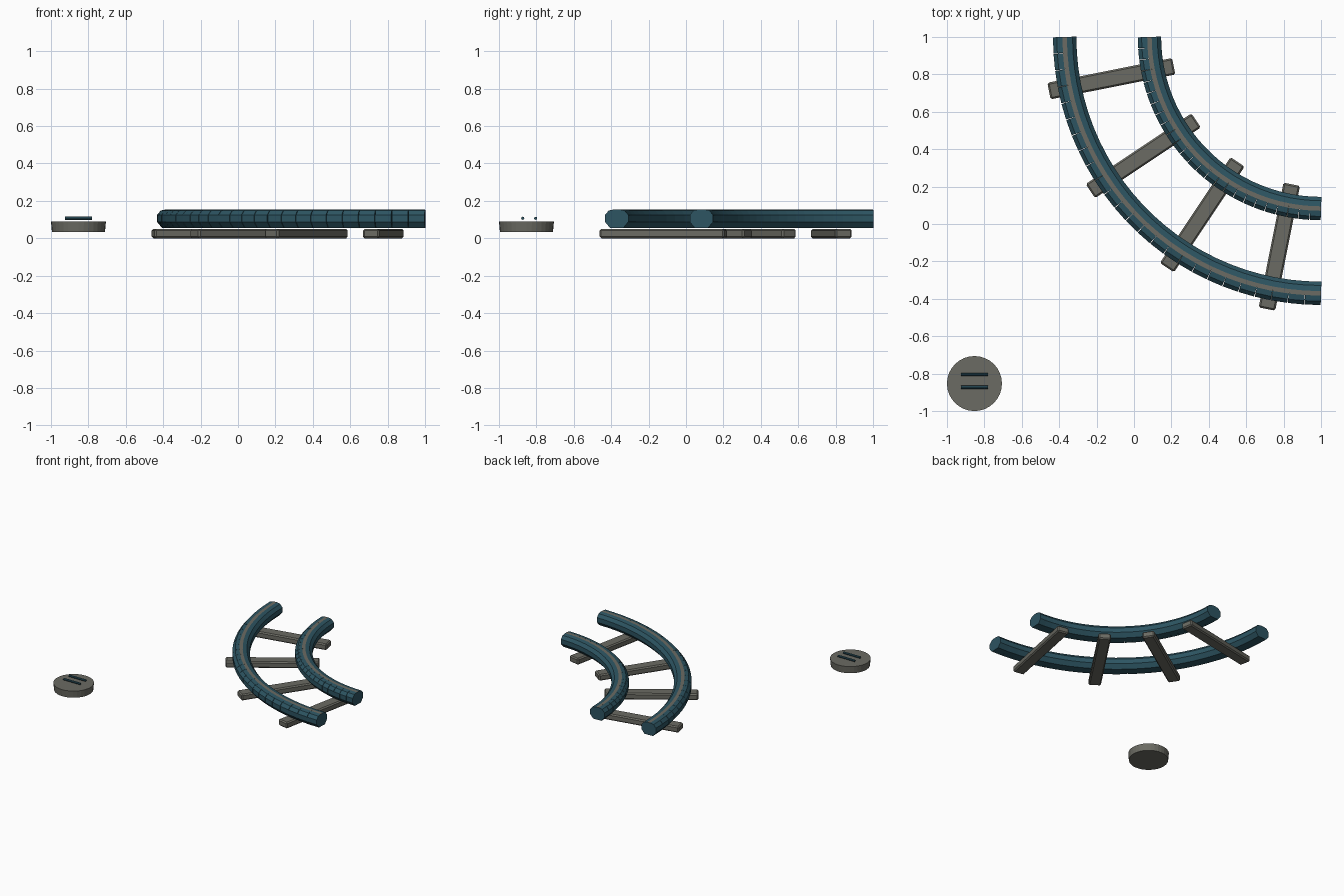
import bpy, bmesh
from math import pi, sin, cos, tan, radians
from mathutils import Vector, Matrix

cube = bpy.data.objects.get("Cube")
if cube:
    bpy.data.objects.remove(cube, do_unlink=True)


def material(name, rgb):
    mat = bpy.data.materials.new(name)
    mat.use_nodes = True
    color = (*rgb, 1)
    mat.diffuse_color = color
    mat.node_tree.nodes["Principled BSDF"].inputs["Base Color"].default_value = color
    return mat


teal = material("dark teal", (0.026, 0.09, 0.122))
grey = material("warm grey", (0.147, 0.147, 0.125))


def finish(bm, name, mats):
    bmesh.ops.recalc_face_normals(bm, faces=bm.faces)
    mesh = bpy.data.meshes.new(name)
    bm.to_mesh(mesh)
    bm.free()
    for mat in mats:
        mesh.materials.append(mat)
    obj = bpy.data.objects.new(name, mesh)
    bpy.context.collection.objects.link(obj)
    return obj


# The track bends a quarter turn around this corner
CORNER = Vector((1, 1, 0))
HALF = [(0.012, 0.155), (0.042, 0.149), (0.0625, 0.125),
        (0.0625, 0.088), (0.036, 0.056)]
PROFILE = HALF + [(-r, z) for r, z in reversed(HALF)]
SEGMENTS = 25


def turned(angle):
    """Place the local +x axis outward from the corner."""
    return Matrix.Translation(CORNER) @ Matrix.Rotation(pi + angle, 4, 'Z')


def rail(name, radius):
    """Chain of straight prisms with a grey strip along the top."""
    bm = bmesh.new()
    step = pi / 2 / SEGMENTS
    half = radius * tan(step / 2)
    for i in range(SEGMENTS):
        place = turned((i + 0.5) * step)
        ends = [[bm.verts.new(place @ Vector((radius + r, side, z)))
                 for r, z in PROFILE] for side in (-half, half)]
        n = len(PROFILE)
        for k in range(n):
            j = (k + 1) % n
            face = bm.faces.new((ends[0][k], ends[0][j], ends[1][j], ends[1][k]))
            face.material_index = 1 if k == n - 1 else 0
        for end in ends:
            bm.faces.new(end)
    return finish(bm, name, [teal, grey])


rail("outer_rail", 1.37)
rail("inner_rail", 0.917)

# Sleepers lie radially under both rails
INNER, OUTER = 0.803, 1.483
for i in range(4):
    bm = bmesh.new()
    bmesh.ops.create_cube(bm, size=1)
    bmesh.ops.scale(bm, vec=(OUTER - INNER, 0.09, 0.05), verts=bm.verts)
    bmesh.ops.translate(bm, vec=((OUTER + INNER) / 2, 0, 0.025), verts=bm.verts)
    bmesh.ops.bevel(bm, geom=bm.edges[:], offset=0.009, segments=1,
                    affect='EDGES', profile=0.5)
    bm.transform(turned(radians(11.25 + 22.5 * i)))
    finish(bm, f"sleeper_{i + 1}", [grey])

# Round button with two floating bars
BUTTON = Vector((-0.853, -0.853, 0.0625))
bm = bmesh.new()
bmesh.ops.create_cone(bm, cap_ends=True, segments=32, radius1=0.142,
                      radius2=0.147, depth=0.055,
                      matrix=Matrix.Translation(BUTTON))
disc = finish(bm, "button_disc", [grey])

for name, y in (("back_bar", -0.804), ("front_bar", -0.873)):
    bm = bmesh.new()
    bmesh.ops.create_cone(bm, cap_ends=True, segments=8, radius1=0.0085,
                          radius2=0.0085, depth=0.146,
                          matrix=Matrix.Translation((BUTTON.x, y, 0.107))
                          @ Matrix.Rotation(pi / 2, 4, 'Y'))
    finish(bm, name, [teal])
